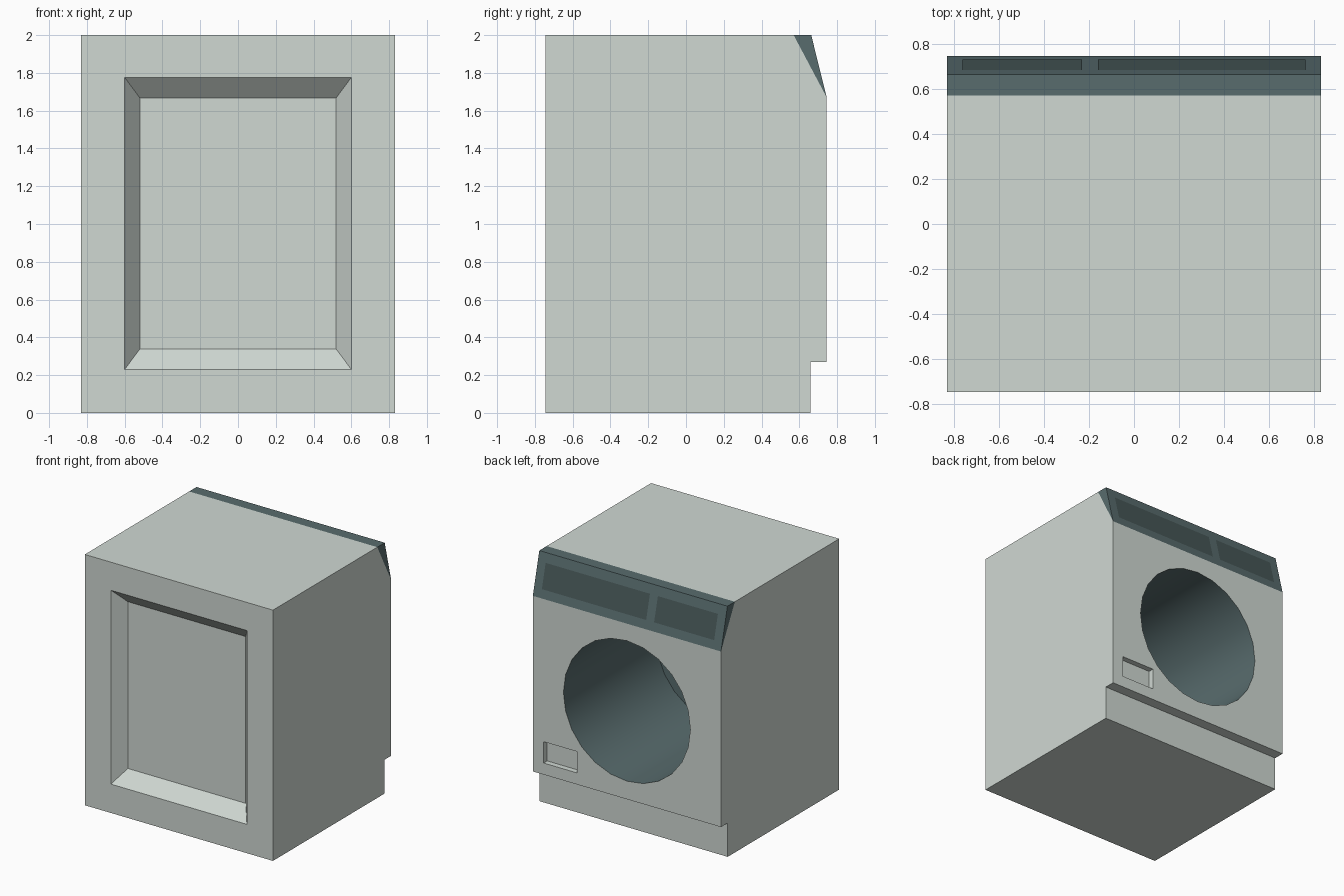
import bpy, bmesh, math
from mathutils import Matrix, Vector

if "Cube" in bpy.data.objects:
    bpy.data.objects.remove(bpy.data.objects["Cube"])

def material(name, rgb):
    m = bpy.data.materials.new(name)
    m.diffuse_color = (*rgb, 1)
    m.use_nodes = True
    m.node_tree.nodes["Principled BSDF"].inputs["Base Color"].default_value = m.diffuse_color
    return m

SHELL = material("pale_shell", (0.63, 0.69, 0.65))
TRIM = material("dark_trim", (0.098, 0.15, 0.155))
GLASS = material("dark_display", (0.062, 0.095, 0.095))

def add_object(name, bm, mats):
    bmesh.ops.recalc_face_normals(bm, faces=bm.faces)
    me = bpy.data.meshes.new(name)
    bm.to_mesh(me)
    bm.free()
    for m in mats:
        me.materials.append(m)
    ob = bpy.data.objects.new(name, me)
    bpy.context.collection.objects.link(ob)
    return ob

def cut(target, name, bm):
    """Subtract a hidden cutter that shares the target's material slots."""
    cutter = add_object(name, bm, [SHELL, TRIM])
    cutter.hide_render = True
    mod = target.modifiers.new(name, 'BOOLEAN')
    mod.operation, mod.solver, mod.object = 'DIFFERENCE', 'EXACT', cutter
    bpy.context.view_layer.objects.active = target
    bpy.ops.object.modifier_apply(modifier=name)
    bpy.data.objects.remove(cutter)

W, D = 0.83, 0.745

# Cabinet: side profile with toe kick and sloped console, extruded across x
profile = [(-D, 0), (0.66, 0), (0.66, 0.27), (D, 0.27), (D, 1.67), (0.663, 2), (-D, 2)]
bm = bmesh.new()
side = bm.faces.new([bm.verts.new((-W, y, z)) for y, z in profile])
ext = bmesh.ops.extrude_face_region(bm, geom=[side], use_keep_orig=True)
bmesh.ops.translate(bm, vec=(2 * W, 0, 0),
                    verts=[v for v in ext['geom'] if isinstance(v, bmesh.types.BMVert)])

# Console wedge: split off along a sloped plane and coloured dark
hinge, normal = Vector((0, D, 1.67)), Vector((0, 0.33, 0.175)).normalized()
bmesh.ops.bisect_plane(bm, geom=bm.verts[:] + bm.edges[:] + bm.faces[:], dist=1e-4,
                       plane_co=hinge, plane_no=normal)
for f in bm.faces:
    f.material_index = int((f.calc_center_median() - hinge).dot(normal) > 1e-3)
cabinet = add_object("cabinet", bm, [SHELL, TRIM])

# Drum opening: deep round hole
bm = bmesh.new()
y0, y1 = -0.42, 0.9
bmesh.ops.create_cone(bm, cap_ends=True, segments=24, radius1=0.56, radius2=0.56, depth=y1 - y0,
                      matrix=Matrix.Translation((0, (y0 + y1) / 2, 0.974))
                      @ Matrix.Rotation(math.pi / 2, 4, 'X'))
for f in bm.faces:
    f.material_index = 1
    f.smooth = len(f.verts) == 4
cut(cabinet, "drum_cutter", bm)

# Small filter recess below the opening
bm = bmesh.new()
bmesh.ops.create_cube(bm, size=1, matrix=Matrix.Translation((0.587, 0.75, 0.447))
                      @ Matrix.Diagonal((0.295, 0.1, 0.17, 1)))
cut(cabinet, "filter_cutter", bm)

# Large bevelled recess on the -y side, tapering inwards
bm = bmesh.new()
bmesh.ops.create_cube(bm, size=2)
for v in bm.verts:
    inner = v.co.y > 0
    hx, hz = (0.52, 0.665) if inner else (0.68, 0.881)
    v.co = (math.copysign(hx, v.co.x), -D + (0.1 if inner else -0.1),
            1.003 + math.copysign(hz, v.co.z))
cut(cabinet, "panel_cutter", bm)

# Display panels lying on the sloped console face
def on_slope(x, t):
    y = 0.663 + (D - 0.663) * t
    return Vector((x, y, 2 - 0.33 * t)) + Vector((0, 0.002, 0.0005))

for name, xa, xb in (("small_display", -0.76, -0.23), ("wide_display", -0.16, 0.76)):
    bm = bmesh.new()
    bm.faces.new([bm.verts.new(on_slope(x, t))
                  for x, t in ((xb, 0.8), (xa, 0.8), (xa, 0.22), (xb, 0.22))])
    ob = add_object(name, bm, [GLASS])
    if ob.data.polygons[0].normal.y < 0:
        ob.data.flip_normals()
